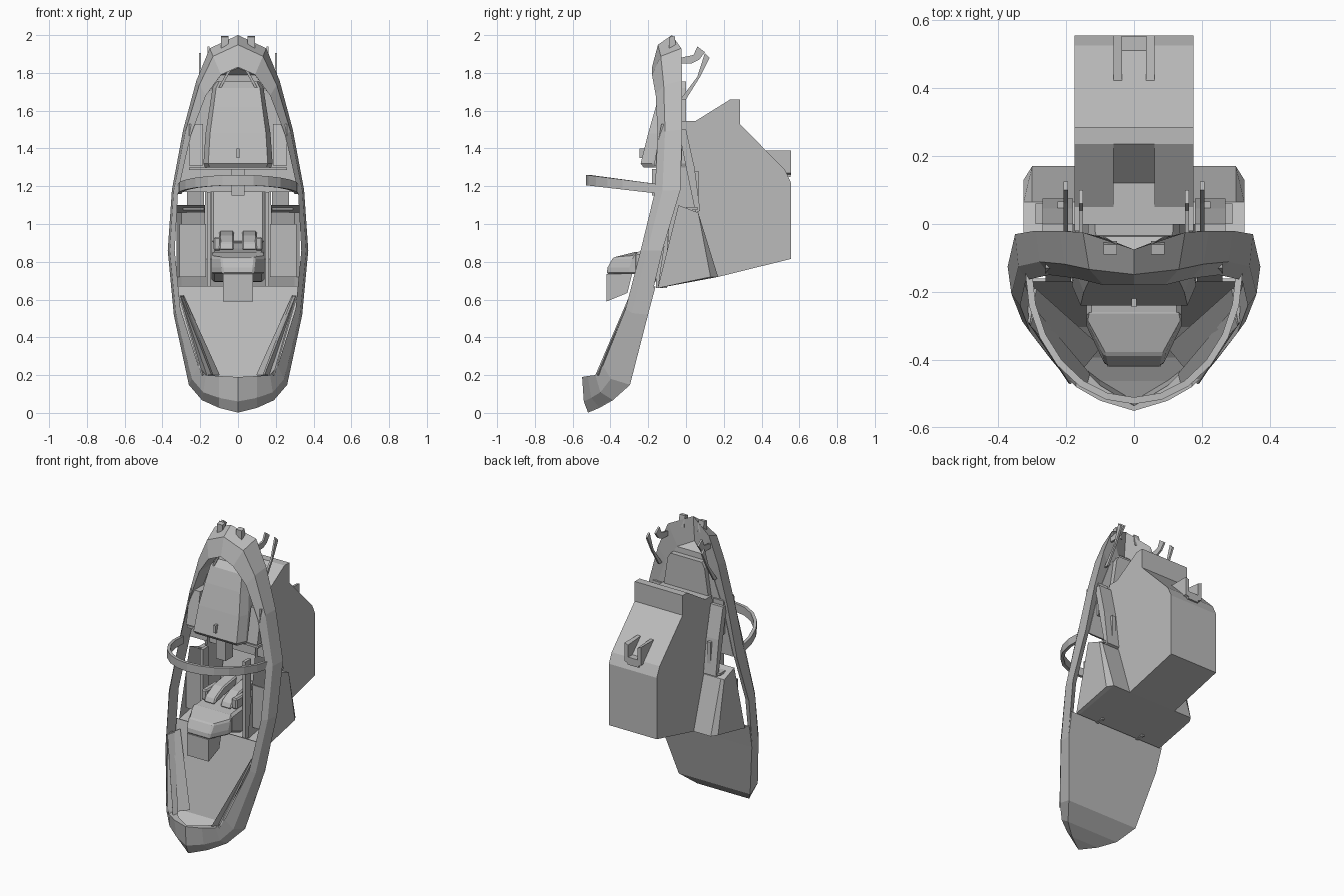
import bpy, bmesh, math
from mathutils import Vector

if "Cube" in bpy.data.objects:
    bpy.data.objects.remove(bpy.data.objects["Cube"])

grey = bpy.data.materials.new("hull_grey")
grey.use_nodes = True
COLOUR = (0.5, 0.5, 0.5, 1)
grey.diffuse_color = COLOUR
grey.node_tree.nodes["Principled BSDF"].inputs["Base Color"].default_value = COLOUR


def finish(name, bm, mirror=False, solid=0, bevel=0):
    bmesh.ops.remove_doubles(bm, verts=bm.verts, dist=0.0005)
    bmesh.ops.recalc_face_normals(bm, faces=bm.faces)
    mesh = bpy.data.meshes.new(name)
    bm.to_mesh(mesh)
    bm.free()
    mesh.materials.append(grey)
    ob = bpy.data.objects.new(name, mesh)
    bpy.context.collection.objects.link(ob)
    if solid:
        m = ob.modifiers.new("thickness", "SOLIDIFY")
        m.thickness, m.offset = solid, 0
    if bevel:
        m = ob.modifiers.new("edges", "BEVEL")
        m.width, m.segments = bevel, 1
    if mirror:
        ob.modifiers.new("mirror", "MIRROR").merge_threshold = 0.001
    return ob


def loft(name, rows, closed=True, caps=True, **kw):
    """Skin a list of equally long point rows."""
    bm = bmesh.new()
    vs = [[bm.verts.new(p) for p in row] for row in rows]
    n = len(rows[0])
    for a, b in zip(vs, vs[1:]):
        for i in range(n if closed else n - 1):
            j = (i + 1) % n
            bm.faces.new((a[i], a[j], b[j], b[i]))
    if caps:
        bm.faces.new(vs[0])
        bm.faces.new(vs[-1])
    return finish(name, bm, **kw)


def prism(name, x0, x1, profile, **kw):
    """Side profile (y, z) pushed across x."""
    return loft(name, [[(x, y, z) for y, z in profile] for x in (x0, x1)], **kw)


def box(name, x0, x1, y0, y1, z0, z1, **kw):
    return prism(name, x0, x1, [(y0, z0), (y1, z0), (y1, z1), (y0, z1)], **kw)


# Oval rim stations: outer x, outer z, inner x, inner z, front y, back y
stations = [
    (0, 0.005, 0, 0.19, -0.55, -0.52),
    (0.1, 0.03, 0.1, 0.195, -0.52, -0.46),
    (0.19, 0.07, 0.17, 0.2, -0.48, -0.39),
    (0.26, 0.15, 0.21, 0.25, -0.44, -0.30),
    (0.34, 0.52, 0.305, 0.55, -0.32, -0.205),
    (0.372, 0.86, 0.335, 0.86, -0.24, -0.125),
    (0.35, 1.18, 0.318, 1.17, -0.165, -0.03),
    (0.29, 1.5, 0.25, 1.47, -0.15, -0.02),
    (0.22, 1.76, 0.17, 1.68, -0.16, -0.02),
    (0.15, 1.93, 0.09, 1.79, -0.18, -0.025),
    (0, 2.0, 0, 1.83, -0.18, -0.075),
]


def section(s):
    xo, zo, xi, zi, yf, yb = s
    mix = lambda a, b: a * 0.7 + b * 0.3
    return [(xo, yb, zo), (mix(xo, xi), mix(yf, yb), mix(zo, zi)),
            (xi, yf, zi), (xi, yb - 0.015, zi)]


rim = [section(s) for s in stations]
loft("oval_rim", rim, caps=False, mirror=True)


# Panels closing the lower hull and the back of the canopy
def span(name, points):
    loft(name, [[(-x, y, z), (x, y, z)] for x, y, z in points],
         closed=False, caps=False, solid=0.008)


span("floor_panel", [r[0] for r in rim[:5]] + [(0.35, -0.165, 0.67)])
span("canopy_liner", [r[3] for r in rim[6:]])

# Sloping gussets between floor and rim
loft("floor_gusset", [[(0.31, -0.29, 0.62), (0.29, -0.19, 0.62)],
                      [(0.19, -0.47, 0.2), (0.1, -0.36, 0.2)]],
     closed=False, caps=False, solid=0.008, mirror=True)
loft("gusset_rib", [[(0.305, -0.3, 0.62), (0.315, -0.24, 0.62), (0.29, -0.25, 0.62)],
                    [(0.14, -0.48, 0.2), (0.17, -0.44, 0.2), (0.13, -0.44, 0.2)]],
     mirror=True)


# Rear pod, open at the front, with a channel down the middle of its roof
def pod_profile(x, step):
    return [(x, y, z) for y, z in (
        (-0.15, 0.66), (0.17, 0.72), (0.555, 0.815), (0.555, 1.22), (0.525, 1.285),
        (0.285, 1.53), (0.285, 1.66), (0.235, 1.66), (step, 1.545), (-0.02, 1.545))]


outer, inner = 0.05, 0.12
rows = [pod_profile(x, s) for x, s in ((-0.175, outer), (-0.06, outer), (-0.06, inner),
                                       (0.06, inner), (0.06, outer), (0.175, outer))]
loft("rear_pod", rows, closed=False)

# Twin horns on the pod's rear slope
horn = [(0.42, 1.39), (0.555, 1.39), (0.555, 1.27), (0.53, 1.27)]
loft("pod_horn", [[(0.06, y, z) for y, z in horn],
                  [(0.035, y, z - 0.01 * (y > 0.5)) for y, z in horn]], mirror=True)
box("horn_bridge", -0.04, 0.04, 0.51, 0.553, 1.25, 1.3)

# Side housings beside the pod
side = [(-0.15, 0.66), (0.17, 0.72), (0.065, 1.06), (-0.04, 1.1)]
loft("side_housing", [[(0.175, y, z) for y, z in side],
                      [(0.3, y, z) for y, z in side],
                      [(0.325, min(y, 0.13), z) for y, z in side]],
     closed=False, mirror=True)
prism("side_panel", 0.18, 0.27, [(0.05, 1.06), (0.075, 1.07), (0.045, 1.3),
                                 (0.0, 1.5), (-0.04, 1.5), (0.0, 1.3)], mirror=True)
box("side_panel_slot", 0.2, 0.225, 0.04, 0.066, 1.12, 1.28, mirror=True)
box("shelf_bracket", 0.18, 0.29, 0.0, 0.06, 1.075, 1.09, mirror=True)
box("cabin_post", 0.145, 0.165, -0.16, -0.1, 0.66, 1.17, mirror=True)
box("cabin_side_wall", 0.17, 0.31, -0.1, -0.09, 0.72, 1.0, mirror=True)

# Console with rounded nose, reaching back into the pod
loft("console_nose", [
    [(-w, y0, z), (w, y0, z), (0.14, y1, z), (0.14, -0.26, z + d),
     (-0.14, -0.26, z + d), (-0.14, y1, z)]
    for w, y0, y1, z, d in ((0.08, -0.42, -0.3, 0.735, 0), (0.085, -0.415, -0.3, 0.77, 0.01),
                            (0.09, -0.385, -0.28, 0.825, 0.035))], bevel=0.008)
prism("console_foot", -0.08, 0.08, [(-0.42, 0.59), (-0.31, 0.635), (-0.285, 0.735), (-0.42, 0.735)])
prism("console_body", -0.14, 0.14, [(-0.28, 0.74), (-0.15, 0.69), (0.4, 0.85), (0.4, 1.0),
                                    (-0.1, 0.87), (-0.28, 0.85)], bevel=0.015)
prism("console_pad", 0.02, 0.1, [(-0.22, 0.86), (0.25, 0.95), (0.25, 1.0), (-0.12, 0.94),
                                 (-0.2, 0.9)], bevel=0.008, mirror=True)
box("console_grip", 0.09, 0.13, -0.2, -0.05, 0.86, 0.93, bevel=0.008, mirror=True)
prism("seat_back", -0.14, 0.14, [(0.0, 0.9), (0.05, 0.9), (0.12, 1.18), (0.07, 1.18)], bevel=0.01)

# Hooded instrument housing under the arch
loft("hood", [
    [(-w, 0, z), (-w, yf + 0.06, z), (-w * 0.86, yf, z), (w * 0.86, yf, z),
     (w, yf + 0.06, z), (w, 0, z)]
    for z, w, yf in ((1.3, 0.175, -0.225), (1.32, 0.183, -0.24), (1.48, 0.172, -0.2),
                     (1.62, 0.15, -0.16), (1.72, 0.135, -0.125), (1.755, 0.115, -0.08))])
prism("hood_side_box", 0.185, 0.26, [(-0.17, 1.31), (-0.02, 1.31), (-0.02, 1.53), (-0.13, 1.53)],
      mirror=True)
box("hood_rail", -0.26, 0.26, -0.16, -0.12, 1.285, 1.3)
box("hood_bracket", -0.035, 0.035, -0.18, -0.1, 1.15, 1.29)
box("hood_knob", -0.008, 0.008, -0.245, -0.22, 1.35, 1.4)
loft("canopy_strut", [[(0.04, -0.13, 1.81), (0.055, -0.13, 1.81), (0.05, -0.1, 1.81)],
                      [(0.1, -0.12, 1.7), (0.115, -0.12, 1.7), (0.11, -0.09, 1.7)]], mirror=True)

# Guard hoop around the front of the cockpit
hoop = []
for i in range(13):
    a = math.pi * i / 12
    x, s = 0.32 * math.cos(a), math.sin(a)
    y, z = -0.14 - 0.39 * s, 1.16 + 0.045 * s
    tall = 0.05 + 0.005 * s
    nx, ny = 0.02 * math.cos(a), 0.02 * s
    hoop.append([(x, y, z), (x, y, z + tall), (x - nx, y + ny, z + tall), (x - nx, y + ny, z)])
loft("guard_hoop", hoop)

# Curved hooks behind the crown
prism("long_hook", 0.195, 0.207, [(-0.03, 1.66), (0.0, 1.66), (0.075, 1.78), (0.125, 1.88),
                                  (0.1, 1.905), (0.06, 1.78)], mirror=True)
prism("short_hook", 0.15, 0.162, [(-0.03, 1.85), (0.03, 1.85), (0.07, 1.87), (0.1, 1.91),
                                  (0.06, 1.94), (0.04, 1.895), (-0.03, 1.88)], mirror=True)
prism("crown_lug", 0.05, 0.09, [(-0.09, 1.92), (-0.05, 1.92), (-0.06, 1.995), (-0.09, 1.99)],
      mirror=True)
